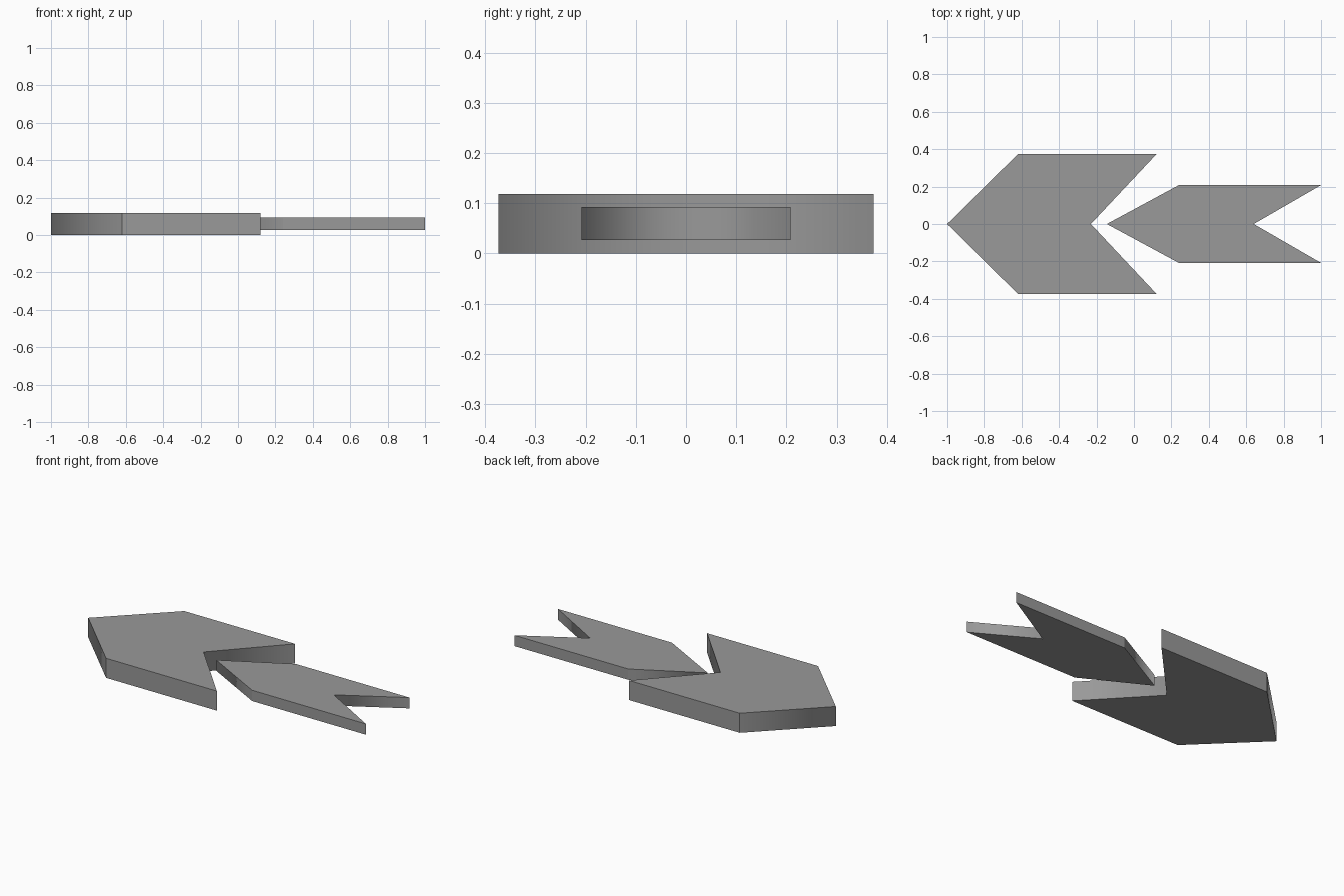
import bpy
import bmesh

cube = bpy.data.objects.get("Cube")
if cube:
    bpy.data.objects.remove(cube, do_unlink=True)

# Single grey finish
grey = bpy.data.materials.new("plain_grey")
grey.use_nodes = True
colour = (0.32, 0.32, 0.32, 1)
grey.diffuse_color = colour
grey.node_tree.nodes["Principled BSDF"].inputs["Base Color"].default_value = colour


def chevron(name, tip, shoulder, notch, tail, half_width, bottom, top):
    """Flat arrow slab pointing to -x with a V cut in its tail."""
    outline = [(tip, 0), (shoulder, -half_width), (tail, -half_width),
               (notch, 0), (tail, half_width), (shoulder, half_width)]
    bm = bmesh.new()
    base = bm.faces.new([bm.verts.new((x, y, bottom)) for x, y in outline])
    extruded = bmesh.ops.extrude_face_region(bm, geom=[base], use_keep_orig=True)
    for v in extruded["geom"]:
        if isinstance(v, bmesh.types.BMVert):
            v.co.z = top
    bmesh.ops.recalc_face_normals(bm, faces=bm.faces)
    # Only the upright edges on the centre line are softly shaded
    for face in bm.faces:
        face.smooth = True
    for edge in bm.edges:
        edge.smooth = all(abs(v.co.y) < 0.001 for v in edge.verts)
    mesh = bpy.data.meshes.new(name)
    bm.to_mesh(mesh)
    bm.free()
    mesh.materials.append(grey)
    obj = bpy.data.objects.new(name, mesh)
    bpy.context.collection.objects.link(obj)
    return obj


# Large leading arrow and the thinner one following it
chevron("large_arrow", -1, -0.62, -0.23, 0.12, 0.373, 0, 0.118)
chevron("small_arrow", -0.145, 0.24, 0.64, 1, 0.208, 0.027, 0.092)
